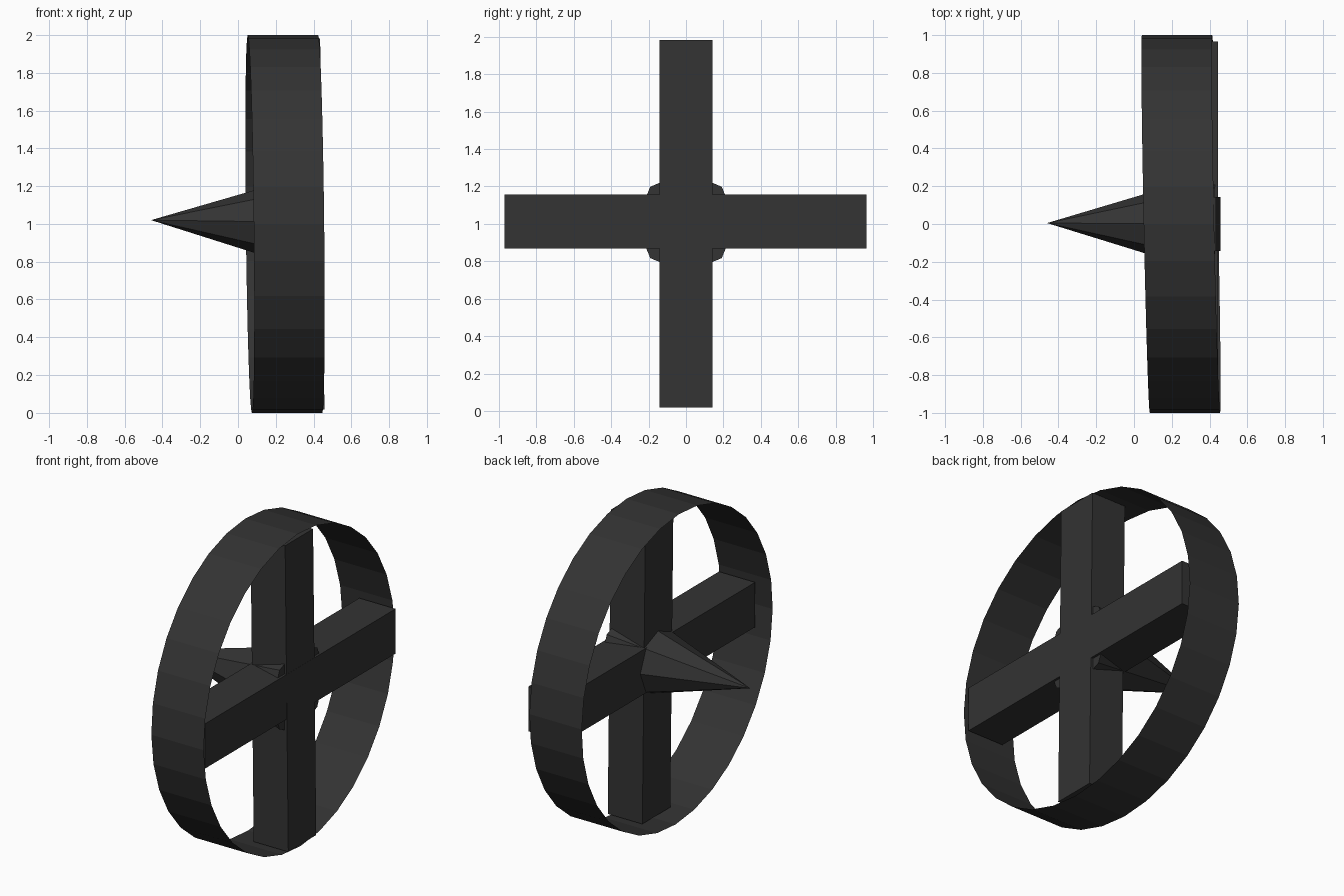
import bpy, bmesh
from math import sin, cos, pi
from mathutils import Vector

if "Cube" in bpy.data.objects:
    bpy.data.objects.remove(bpy.data.objects["Cube"])

mat = bpy.data.materials.new("dark_grey")
mat.diffuse_color = (0.033, 0.033, 0.033, 1)
mat.use_nodes = True
mat.node_tree.nodes["Principled BSDF"].inputs["Base Color"].default_value = mat.diffuse_color


def finish(name, bm, fix_normals=True):
    if fix_normals:
        bmesh.ops.recalc_face_normals(bm, faces=bm.faces)
    me = bpy.data.meshes.new(name)
    bm.to_mesh(me)
    bm.free()
    me.materials.append(mat)
    ob = bpy.data.objects.new(name, me)
    bpy.context.collection.objects.link(ob)
    return ob


def bar(name, lo, hi, lean=0.0):
    """Box from corner lo to corner hi, leaning in x with height."""
    lo, hi = Vector(lo), Vector(hi)
    mid, size = (lo + hi) / 2, hi - lo
    bm = bmesh.new()
    bmesh.ops.create_cube(bm, size=1)
    for v in bm.verts:
        v.co = Vector(a * b for a, b in zip(v.co, size)) + mid
        v.co.x += lean * (v.co.z - mid.z)
    finish(name, bm)


# Outer ring: a thin open band, slightly skewed
SIDES = 32
bm = bmesh.new()
loops = []
for x in (0.0625, 0.435):
    loop = []
    for i in range(SIDES):
        y, z = cos(2 * pi * i / SIDES), sin(2 * pi * i / SIDES)
        loop.append(bm.verts.new((x - 0.021 * y - 0.011 * z, y, 1 + z)))
    loops.append(loop)
a, b = loops
for i in range(SIDES):
    j = (i + 1) % SIDES
    bm.faces.new((a[i], a[j], b[j], b[i]))
finish("outer_ring", bm, fix_normals=False)

# Crossed spokes
bar("vertical_spoke", (0.2, -0.142, 0.019), (0.446, 0.142, 1.982), lean=-0.0115)
bar("horizontal_spoke", (0.187, -0.97, 0.868), (0.445, 0.966, 1.156))

# Pointed hub: eight-sided cone
bm = bmesh.new()
base = [bm.verts.new((0.43, 0.27 * cos(pi * i / 4), 1.008 + 0.27 * sin(pi * i / 4)))
        for i in range(8)]
tip = bm.verts.new((-0.46, 0.005, 1.02))
bm.faces.new(base)
for i in range(8):
    bm.faces.new((base[i], tip, base[(i + 1) % 8]))
finish("hub_cone", bm)
